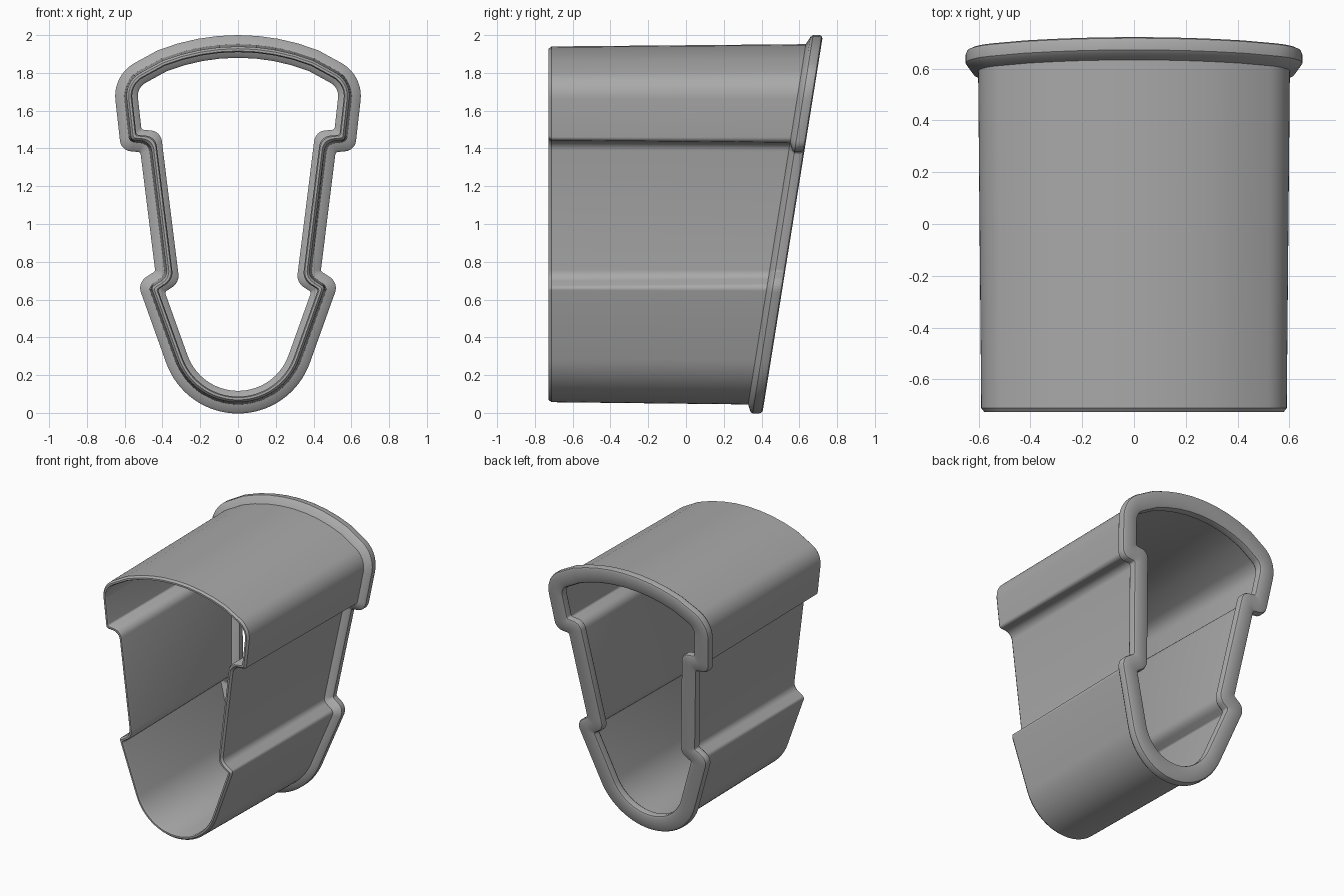
import bpy
import bmesh
import math
from mathutils import Vector

cube = bpy.data.objects.get("Cube")
if cube:
    bpy.data.objects.remove(cube, do_unlink=True)

# Half outline from top centre to bottom centre: x, z, corner radius, segments
ARC = 1.1
half = [(x, 1.94 - ARC + math.sqrt(ARC**2 - x**2), 0, 0) for x in (0, 0.1, 0.2, 0.3, 0.4)]
half += [
    (0.60, 1.755, 0.14, 10),    # top shoulder
    (0.565, 1.445, 0.02, 6),    # upper step
    (0.463, 1.435, 0.06, 6),
    (0.374, 0.72, 0.06, 6),     # lower step
    (0.46, 0.665, 0.02, 6),
    (0, -0.62, 0.344, 32),      # round bottom
]
outline = half + [(-x, z, r, n) for x, z, r, n in reversed(half[1:-1])]


def offset_corners(d):
    """Move every edge of the outline outward by d and return the mitred corners."""
    pts = [Vector(p[:2]) for p in outline]
    result = []
    for i, p in enumerate(pts):
        a = (p - pts[i - 1]).normalized()
        b = (pts[(i + 1) % len(pts)] - p).normalized()
        na, nb = Vector((-a.y, a.x)), Vector((-b.y, b.x))
        result.append(p + (na + nb) * d / (1 + na.dot(nb)))
    return result


def ring(d):
    """Offset outline with rounded corners; every ring has the same point count."""
    pts = offset_corners(d)
    path = []
    for i, p in enumerate(pts):
        radius, segs = outline[i][2:]
        if not segs:
            path.append(p)
            continue
        to_prev, to_next = pts[i - 1] - p, pts[(i + 1) % len(pts)] - p
        u, v = to_prev.normalized(), to_next.normalized()
        convex = u.x * v.y - u.y * v.x > 0
        radius = max(radius + (d if convex else -d), 0.015)
        bend = u.angle(v) / 2
        reach = radius / math.tan(bend)
        if segs < 20:
            reach = min(reach, 0.49 * min(to_prev.length, to_next.length))
        radius = reach * math.tan(bend)
        centre = p + (u + v).normalized() * (radius / math.sin(bend))
        start, end = p + u * reach - centre, p + v * reach - centre
        sweep = start.angle_signed(end)
        for k in range(segs + 1):
            t = sweep * k / segs
            c, s = math.cos(t), -math.sin(t)
            path.append(centre + Vector((start.x * c - start.y * s, start.x * s + start.y * c)))
    return path


def loft(name, sections, material):
    """Closed shell through rings; slanted rings lie along the tilted back plane."""
    bm = bmesh.new()
    rings = []
    for d, y, slanted in sections:
        rings.append([bm.verts.new((p.x, y + (0.405 + 0.16 * p.y if slanted else 0), p.y))
                      for p in ring(d)])
    for j, a in enumerate(rings):
        b = rings[(j + 1) % len(rings)]
        for i in range(len(a)):
            k = (i + 1) % len(a)
            bm.faces.new((a[i], a[k], b[k], b[i]))
    bmesh.ops.recalc_face_normals(bm, faces=bm.faces)
    mesh = bpy.data.meshes.new(name)
    bm.to_mesh(mesh)
    bm.free()
    mesh.materials.append(material)
    obj = bpy.data.objects.new(name, mesh)
    bpy.context.collection.objects.link(obj)
    bpy.ops.object.select_all(action="DESELECT")
    obj.select_set(True)
    bpy.context.view_layer.objects.active = obj
    bpy.ops.object.shade_smooth_by_angle(angle=math.radians(32))
    return obj


grey = bpy.data.materials.new("plain grey")
grey.use_nodes = True
grey.diffuse_color = (0.4, 0.4, 0.4, 1)
grey.node_tree.nodes["Principled BSDF"].inputs["Base Color"].default_value = (0.4, 0.4, 0.4, 1)

# Thin sleeve and slanted rim as one continuous shell
loft("sleeve_with_rim", [
    (-0.012, -0.727, False),    # front edge
    (0.0, -0.712, False),
    (0.012, -0.083, True),      # outer wall meets rim
    (0.05, -0.065, True),
    (0.06, -0.052, True),
    (0.06, -0.018, True),
    (0.055, -0.006, True),
    (0.043, 0.0, True),         # flat back of rim
    (-0.043, 0.0, True),
    (-0.055, -0.006, True),
    (-0.06, -0.018, True),
    (-0.06, -0.052, True),      # inner lip
    (-0.05, -0.065, True),
    (-0.018, -0.083, True),     # inner wall
    (-0.03, -0.712, False),
    (-0.024, -0.727, False),
], grey)
